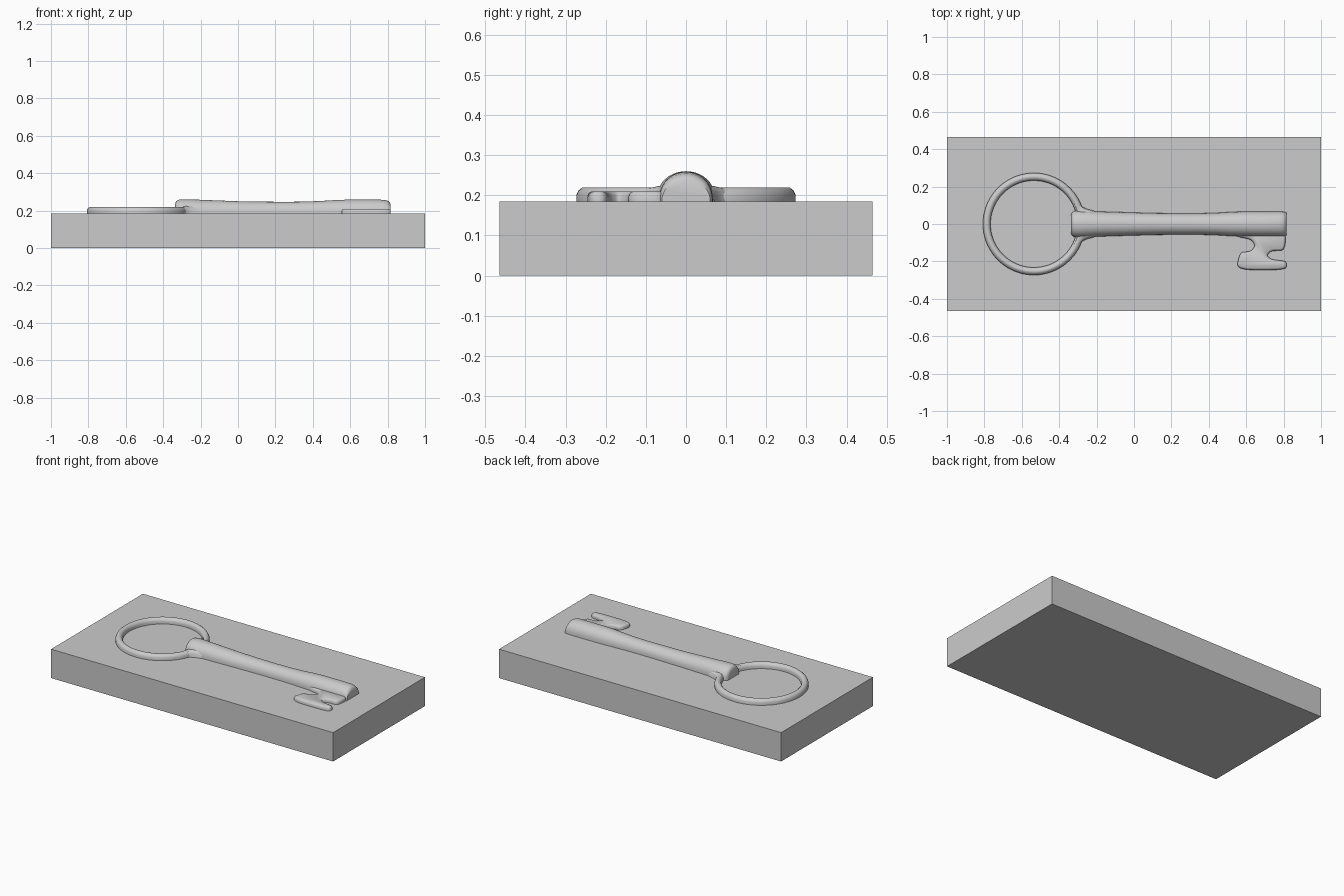
import bpy, bmesh
from math import sin, cos, pi
from mathutils import Vector

if "Cube" in bpy.data.objects:
    bpy.data.objects.remove(bpy.data.objects["Cube"])

TOP = 0.185   # upper face of the slab


def finish(name, bm, smooth=True):
    bmesh.ops.recalc_face_normals(bm, faces=bm.faces[:])
    me = bpy.data.meshes.new(name)
    bm.to_mesh(me)
    bm.free()
    ob = bpy.data.objects.new(name, me)
    bpy.context.collection.objects.link(ob)
    if smooth:
        bpy.ops.object.select_all(action='DESELECT')
        ob.select_set(True)
        bpy.context.view_layer.objects.active = ob
        bpy.ops.object.shade_smooth_by_angle(angle=0.7)
    return ob


def loft(name, sections, closed_path=False, closed_section=False, cap_ends=False, cap_last=False):
    bm = bmesh.new()
    rows = [[bm.verts.new(p) for p in s] for s in sections]
    n = len(rows[0])
    pairs = list(zip(rows, rows[1:]))
    if closed_path:
        pairs.append((rows[-1], rows[0]))
    for a, b in pairs:
        for i in range(n if closed_section else n - 1):
            j = (i + 1) % n
            bm.faces.new((a[i], a[j], b[j], b[i]))
    if cap_ends:
        bm.faces.new(rows[0])
    if cap_ends or cap_last:
        bm.faces.new(rows[-1])
    return finish(name, bm)


def rounded(points, steps=4, share=0.36):
    # Round each corner of a closed 2D outline
    pts = [Vector(p) for p in points]
    out = []
    for i, p in enumerate(pts):
        a = p.lerp(pts[i - 1], share)
        b = p.lerp(pts[(i + 1) % len(pts)], share)
        for k in range(steps + 1):
            t = k / steps
            out.append(a * (1 - t) ** 2 + p * 2 * t * (1 - t) + b * t * t)
    return out


def inset(outline, d):
    # Shift a counter-clockwise outline inwards
    n = len(outline)
    res = []
    for i, p in enumerate(outline):
        t = (outline[(i + 1) % n] - outline[i - 1]).normalized()
        res.append(p + Vector((-t.y, t.x)) * d)
    return res


# Slab
bm = bmesh.new()
bmesh.ops.create_cube(bm, size=1)
for v in bm.verts:
    v.co = (v.co.x * 2, v.co.y * 0.93, (v.co.z + 0.5) * TOP)
finish("slab", bm, smooth=False)

# Ring handle: flattened round section swept in a circle
section = [(0.273, 0), (0.273, 0.016), (0.268, 0.027), (0.259, 0.034), (0.252, 0.035),
           (0.244, 0.033), (0.236, 0.026), (0.232, 0.015), (0.232, 0)]
loft("ring_handle", [[(-0.535 + r * cos(a), r * sin(a), TOP + z) for r, z in section]
                     for a in (2 * pi * k / 72 for k in range(72))], closed_path=True)

# Shaft: half-round sections (x, half width, height), softened at both ends
stations = [(-0.336, 0.050, 0.050), (-0.332, 0.061, 0.064), (-0.322, 0.069, 0.072),
            (-0.305, 0.073, 0.075), (-0.27, 0.073, 0.075), (-0.2, 0.067, 0.073),
            (-0.1, 0.064, 0.069), (0, 0.061, 0.065), (0.12, 0.058, 0.063),
            (0.25, 0.056, 0.062), (0.36, 0.057, 0.063), (0.45, 0.060, 0.067),
            (0.53, 0.065, 0.072), (0.6, 0.067, 0.074), (0.7, 0.067, 0.074),
            (0.775, 0.067, 0.073), (0.797, 0.066, 0.069), (0.809, 0.064, 0.062),
            (0.815, 0.060, 0.052)]


def half_round(x, w, h):
    return [(x, w * cos(pi * k / 20), TOP + h * sin(pi * k / 20) ** 0.85) for k in range(21)]


loft("shaft", [half_round(*s) for s in stations], cap_ends=True)

# Webs blending the ring into the shaft
for side, label in ((1, "left"), (-1, "right")):
    web = []
    for x, w, h in ((-0.325, 0.145, 0.026), (-0.295, 0.113, 0.031), (-0.275, 0.092, 0.035),
                    (-0.25, 0.08, 0.034), (-0.21, 0.07, 0.03)):
        inner = min(w - 0.015, 0.05) if x > -0.31 else w - 0.02
        web.append([(x, side * w, TOP), (x, side * (w - 0.004), TOP + h * 0.7),
                    (x, side * (w - 0.012), TOP + h), (x, side * inner, TOP + h * 1.2)])
    loft("ring_web_" + label, web)

# Bit with two notches
outline = rounded([(0.815, -0.04), (0.54, -0.04), (0.55, -0.068), (0.625, -0.082),
                   (0.648, -0.115), (0.625, -0.147), (0.567, -0.15), (0.545, -0.246),
                   (0.816, -0.246), (0.816, -0.198), (0.735, -0.19), (0.71, -0.168),
                   (0.735, -0.143), (0.805, -0.143)])
layers = [(0, 0), (0, 0.013), (0.004, 0.021), (0.011, 0.025)]
loft("bit", [[(p.x, p.y, TOP + z) for p in inset(outline, d)] for d, z in layers],
     closed_section=True, cap_last=True)
